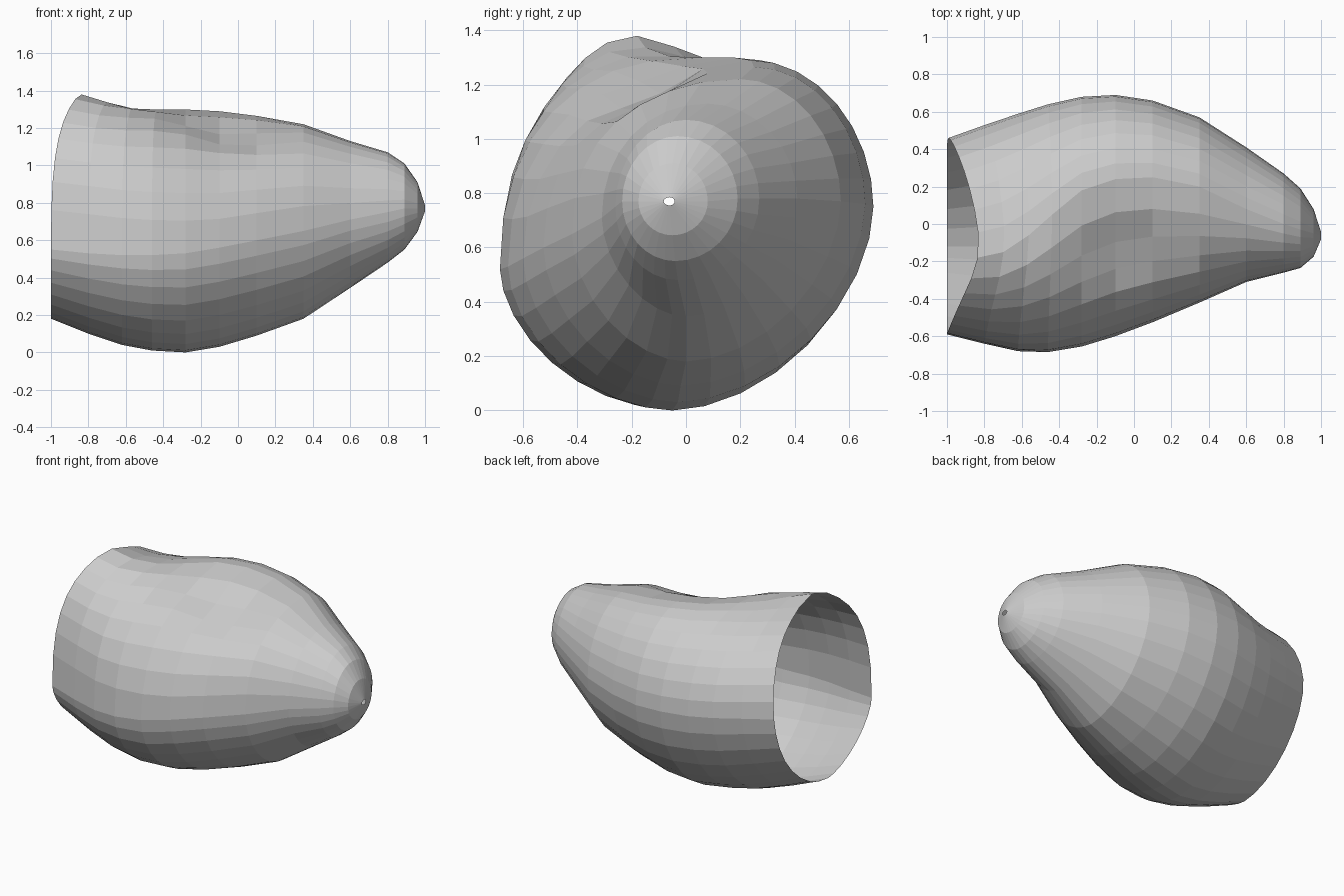
import bpy, bmesh
from math import cos, sin, pi, exp

SEGMENTS = 32

# Shell cross-sections from the open rear to the nose:
# x, y_min, y_max, z_min, z_max, y at top, y at bottom, z at -y side, z at +y side, top roundness
SECTIONS = [
    (-1.00, -0.59, 0.46, 0.18, 1.33, -0.18, -0.12, 0.55, 0.80, 2.5),
    (-0.80, -0.64, 0.53, 0.10, 1.305, -0.15, -0.12, 0.53, 0.78, 2.5),
    (-0.62, -0.68, 0.59, 0.04, 1.295, -0.06, -0.11, 0.52, 0.76, 2.4),
    (-0.46, -0.685, 0.64, 0.01, 1.30, 0.05, -0.10, 0.52, 0.75, 2.3),
    (-0.28, -0.655, 0.68, 0.00, 1.30, 0.18, -0.05, 0.53, 0.75, 2.2),
    (-0.10, -0.60, 0.69, 0.03, 1.29, 0.24, -0.03, 0.56, 0.75, 2.1),
    (0.10, -0.525, 0.66, 0.09, 1.265, 0.25, -0.02, 0.60, 0.76, 2.15),
    (0.35, -0.42, 0.57, 0.18, 1.22, 0.20, 0.00, 0.65, 0.77, 2.25),
    (0.60, -0.31, 0.41, 0.345, 1.13, 0.08, 0.00, 0.71, 0.78, 2.1),
    (0.80, -0.26, 0.27, 0.48, 1.07, 0.00, -0.03, 0.75, 0.78, 2.0),
    (0.89, -0.235, 0.19, 0.55, 1.01, -0.03, -0.04, 0.77, 0.78, 2.0),
    (0.96, -0.175, 0.08, 0.645, 0.91, -0.05, -0.05, 0.77, 0.77, 2.0),
    (1.00, -0.082, -0.042, 0.755, 0.785, -0.06, -0.06, 0.77, 0.77, 2.0),
]
# How far the top of the first sections is set back by the slanted opening
SETBACK = [0.20, 0.14, 0.08, 0.03]


def section_point(row, angle):
    """Point on a lopsided oval made of four rounded quarters."""
    x, y0, y1, z0, z1, yt, yb, zn, zp, roundness = row
    c, s = cos(angle), sin(angle)
    y_mid = yt if s > 0 else yb
    z_mid = zp if c > 0 else zn
    rear = max(0.0, min(1.0, -(x + 0.3) / 0.7))
    if x > 0.75:
        n = 2.0
    elif s > 0:
        n = roundness if c < 0 else 1.95 + 0.15 * rear
    else:
        n = 1.8 - 0.2 * rear if c < 0 else 1.8
    u, v = abs(c) ** (2 / n), abs(s) ** (2 / n)
    y = y_mid + u * ((y1 if c > 0 else y0) - y_mid)
    z = z_mid + v * ((z1 if s > 0 else z0) - z_mid)
    if s > 0:  # shallow dent in the upper front side
        z -= 0.08 * exp(-((x + 0.05) / 0.26) ** 2 - ((y + 0.15) / 0.18) ** 2)
    return y, z


# Tapered shell, open at the rear, with a pinhole at the nose
bm = bmesh.new()
rings = []
for i, row in enumerate(SECTIONS):
    setback = SETBACK[i] if i < len(SETBACK) else 0.0
    ring = []
    for k in range(SEGMENTS):
        angle = 2 * pi * k / SEGMENTS
        y, z = section_point(row, angle)
        if sin(angle) > 0:  # raised peak on the rear lip
            z += 0.25 * setback * exp(-((y + 0.2) / 0.16) ** 2)
        slant = max(0.0, (z - 0.5) / 0.88) ** 3 * (1 + min(0.0, y))
        ring.append(bm.verts.new((row[0] + setback * slant, y, z)))
    rings.append(ring)

for a, b in zip(rings, rings[1:]):
    for k in range(SEGMENTS):
        j = (k + 1) % SEGMENTS
        bm.faces.new((a[k], b[k], b[j], a[j]))
bmesh.ops.recalc_face_normals(bm, faces=bm.faces)
if sum(f.normal.z * (f.calc_center_median().z - 0.7) for f in bm.faces) < 0:
    bmesh.ops.reverse_faces(bm, faces=bm.faces)

mesh = bpy.data.meshes.new("tapered_shell")
bm.to_mesh(mesh)
bm.free()
shell = bpy.data.objects.new("tapered_shell", mesh)
bpy.context.collection.objects.link(shell)
